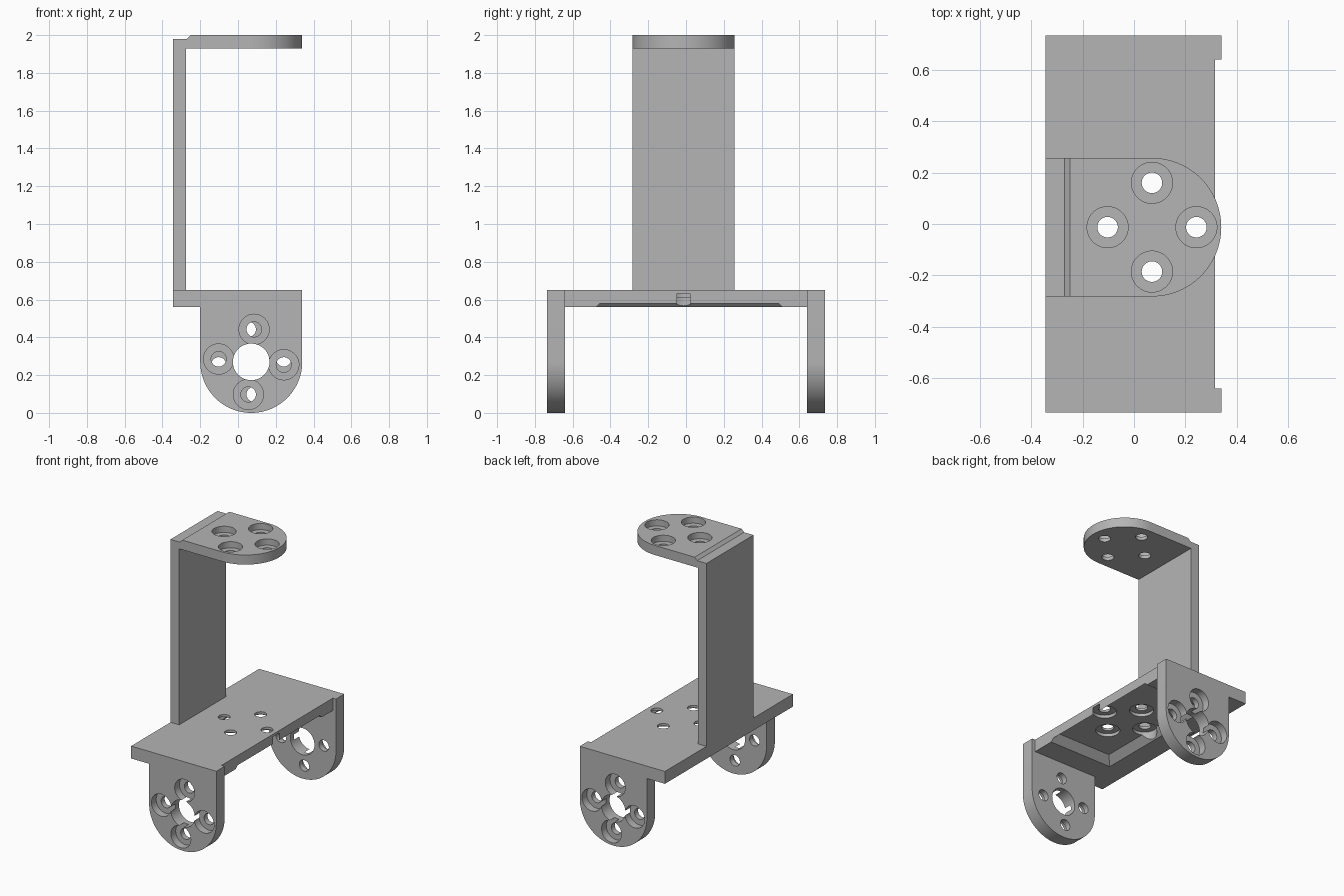
import bpy
import bmesh
import math
from mathutils import Matrix, Vector

cube = bpy.data.objects.get("Cube")
if cube:
    bpy.data.objects.remove(cube, do_unlink=True)

grey = bpy.data.materials.new("plain grey")
grey.use_nodes = True
GREY = (0.46, 0.46, 0.46, 1)
grey.diffuse_color = GREY
grey.node_tree.nodes["Principled BSDF"].inputs["Base Color"].default_value = GREY

CX, CY = 0.07, -0.0125      # axis of the upper screw pattern
ROUND = 0.27                # radius of the rounded ends
AXLE_Z = 0.27
PITCH = 0.173               # screw distance from the pattern centre
BORE, HOLE = 0.08, 0.04     # screw head and screw shaft radii


def finish(name, bm):
    bmesh.ops.recalc_face_normals(bm, faces=bm.faces)
    mesh = bpy.data.meshes.new(name)
    bm.to_mesh(mesh)
    bm.free()
    mesh.materials.append(grey)
    obj = bpy.data.objects.new(name, mesh)
    bpy.context.collection.objects.link(obj)
    return obj


def prism(name, outline, lo, hi, axis):
    """Extrude a flat outline from lo to hi along axis y or z."""
    place = (lambda a, b, t: (a, t, b)) if axis == "y" else (lambda a, b, t: (a, b, t))
    bm = bmesh.new()
    face = bm.faces.new([bm.verts.new(place(a, b, lo)) for a, b in outline])
    moved = bmesh.ops.extrude_face_region(bm, geom=[face])["geom"]
    verts = [g for g in moved if isinstance(g, bmesh.types.BMVert)]
    bmesh.ops.translate(bm, verts=verts, vec=Vector(place(0, 0, hi - lo)))
    return finish(name, bm)


def arc(cx, cy, r, start, end, steps=48):
    angles = [math.radians(start + (end - start) * i / steps) for i in range(steps + 1)]
    return [(cx + r * math.cos(a), cy + r * math.sin(a)) for a in angles]


def cut(target, cutter):
    mod = target.modifiers.new("cut", "BOOLEAN")
    mod.operation = "DIFFERENCE"
    mod.solver = "EXACT"
    mod.object = cutter
    bpy.context.view_layer.objects.active = target
    bpy.ops.object.modifier_apply(modifier=mod.name)
    bpy.data.objects.remove(cutter, do_unlink=True)


def drill(target, x, b, r, lo, hi, axis):
    cut(target, prism("cutter", arc(x, b, r, 0, 352.5, 47), lo, hi, axis))


def screw_pattern(target, x, b, turn, shaft, head, axis):
    """Four counterbored screw holes around a centre."""
    for i in range(4):
        a = math.radians(90 * i + turn)
        px, pb = x + PITCH * math.cos(a), b + PITCH * math.sin(a)
        drill(target, px, pb, HOLE, *shaft, axis)
        drill(target, px, pb, BORE, *head, axis)


# Base plate with four small ears where the legs stick out
plate = prism("base_plate", [
    (-0.345, -0.735), (0.34, -0.735), (0.34, -0.64), (0.315, -0.64),
    (0.315, 0.64), (0.34, 0.64), (0.34, 0.735), (-0.345, 0.735)], 0.56, 0.65, "z")

# Sloped pocket under the base plate
bm = bmesh.new()
bmesh.ops.create_cube(bm, size=1, matrix=Matrix.Translation((0, 0, 0.5)))
for v in bm.verts:
    grow = 0.01 if v.co.z < 0.5 else -0.05
    side_x, side_y = math.copysign(1, v.co.x), math.copysign(1, v.co.y)
    v.co = (0.0725 + side_x * (0.2625 + grow), 0.0175 + side_y * (0.4925 + grow), 0.56 - grow)
cut(plate, finish("pocket_cutter", bm))
screw_pattern(plate, CX, CY, 0, (0.5, 0.7), (0.5, 0.632), "z")

# Two rounded legs, screw heads on the outside
for name, side in (("front_leg", -1), ("back_leg", 1)):
    lo, hi = sorted((side * 0.735, side * 0.64))
    outline = [(0.34, 0.56), (-0.2, 0.56)] + arc(CX, AXLE_Z, ROUND, 180, 360)
    leg = prism(name, outline, lo, hi, "y")
    drill(leg, CX, AXLE_Z, 0.097, lo - 0.1, hi + 0.1, "y")
    head = sorted((side * 0.68, side * 0.8))
    screw_pattern(leg, CX, AXLE_Z, side * 5, (lo - 0.1, hi + 0.1), head, "y")

# Upright column with its chamfered top corner
prism("column", [
    (-0.345, 0.65), (-0.275, 0.65), (-0.275, 1.93), (-0.25, 1.93),
    (-0.25, 2.0), (-0.27, 1.98), (-0.345, 1.98)], CY - ROUND, CY + ROUND, "y")

# Rounded upper arm
arm = prism("upper_arm", [(-0.25, CY + ROUND), (-0.25, CY - ROUND)]
            + arc(CX, CY, ROUND, -90, 90), 1.93, 2.0, "z")
screw_pattern(arm, CX, CY, 0, (1.8, 2.1), (1.955, 2.1), "z")

# Smooth round walls, sharp edges
bpy.ops.object.select_all(action="DESELECT")
for obj in bpy.context.collection.objects:
    if obj.type == "MESH" and grey.name in obj.data.materials:
        obj.select_set(True)
        bpy.context.view_layer.objects.active = obj
bpy.ops.object.shade_smooth_by_angle(angle=math.radians(30))
